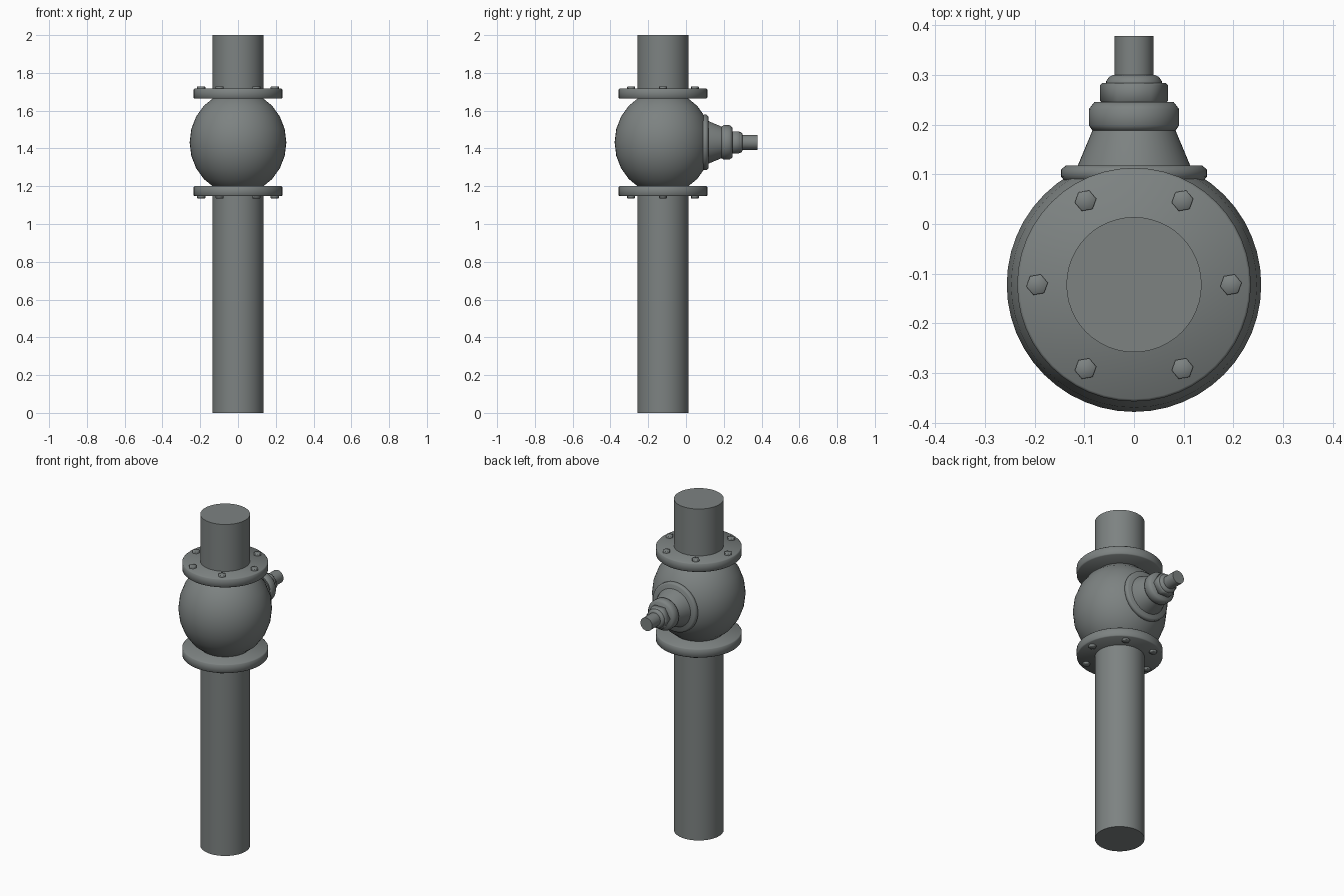
import bpy, bmesh, math
from mathutils import Matrix

if "Cube" in bpy.data.objects:
    bpy.data.objects.remove(bpy.data.objects["Cube"])

AXIS_Y = -0.122   # pipe axis
MID_Z = 1.432     # valve body centre

# Dark grey cast metal
metal = bpy.data.materials.new("dark_metal")
metal.diffuse_color = (0.205, 0.225, 0.222, 1)
metal.use_nodes = True
metal.node_tree.nodes["Principled BSDF"].inputs["Base Color"].default_value = metal.diffuse_color


def lathe(name, profile, loc, along_y=False, sides=48):
    """Closed solid of revolution from (radius, height) points."""
    bm = bmesh.new()
    rings = []
    for r, h in profile:
        ring = []
        for i in range(sides):
            a = 2 * math.pi * i / sides
            ring.append(bm.verts.new((r * math.cos(a), r * math.sin(a), h)))
        rings.append(ring)
    for lo, hi in zip(rings, rings[1:]):
        for i in range(sides):
            j = (i + 1) % sides
            bm.faces.new((lo[i], lo[j], hi[j], hi[i]))
    bm.faces.new(rings[0][::-1])
    bm.faces.new(rings[-1])
    if along_y:
        bm.transform(Matrix.Rotation(-math.pi / 2, 4, 'X'))
    return finish(name, bm, loc)


def finish(name, bm, loc):
    mesh = bpy.data.meshes.new(name)
    bm.to_mesh(mesh)
    bm.free()
    mesh.materials.append(metal)
    ob = bpy.data.objects.new(name, mesh)
    bpy.context.collection.objects.link(ob)
    ob.location = loc
    bpy.ops.object.select_all(action='DESELECT')
    ob.select_set(True)
    bpy.context.view_layer.objects.active = ob
    bpy.ops.object.shade_smooth_by_angle(angle=math.radians(58))
    return ob


def disc(r, h0, h1, b):
    """Profile of a disc with chamfered rims."""
    return [(r - b, h0), (r, h0 + b), (r, h1 - b), (r - b, h1)]


# Pipes
lathe("lower_pipe", [(0.136, 0), (0.136, 1.17)], (0, AXIS_Y, 0))
lathe("upper_pipe", [(0.136, 1.70), (0.136, 2.0)], (0, AXIS_Y, 0))

# Slightly tall ball-shaped valve body, coarse in height
bm = bmesh.new()
bmesh.ops.create_uvsphere(bm, u_segments=48, v_segments=12, radius=0.256,
                          matrix=Matrix.Diagonal((1, 1, 1.07, 1)))
finish("valve_body", bm, (0, AXIS_Y, MID_Z))

# Flanges and their hex bolts
for label, z0, z1, head in (("lower", 1.147, 1.201, 1.147), ("upper", 1.664, 1.717, 1.717)):
    lathe(label + "_flange", disc(0.235, z0, z1, 0.005), (0, AXIS_Y, 0))
    for k in range(6):
        a = math.radians(60 * k)
        pos = (0.195 * math.cos(a), AXIS_Y + 0.195 * math.sin(a), head)
        bolt = lathe(f"{label}_bolt_{k + 1}", disc(0.022, -0.011, 0.011, 0.002), pos, sides=6)
        bolt.rotation_euler.z = math.radians(10)

# Side bonnet: base ring, cone, collar, nut, washer and stem along +y
side = (0, 0, MID_Z)
lathe("bonnet_base", [(0.135, 0.082), (0.147, 0.095), (0.147, 0.109), (0.137, 0.118)], side, True)
lathe("bonnet_cone", [(0.117, 0.10), (0.113, 0.118), (0.082, 0.192)], side, True)
lathe("bonnet_collar", [(0.083, 0.187), (0.091, 0.199), (0.091, 0.231), (0.080, 0.245)], side, True)
lathe("packing_nut", disc(0.068, 0.244, 0.284, 0.004), side, True, 6)
lathe("nut_washer", [(0.056, 0.28), (0.056, 0.287), (0.050, 0.296), (0.042, 0.300)], side, True)
lathe("valve_stem", [(0.039, 0.29), (0.039, 0.378)], side, True)
